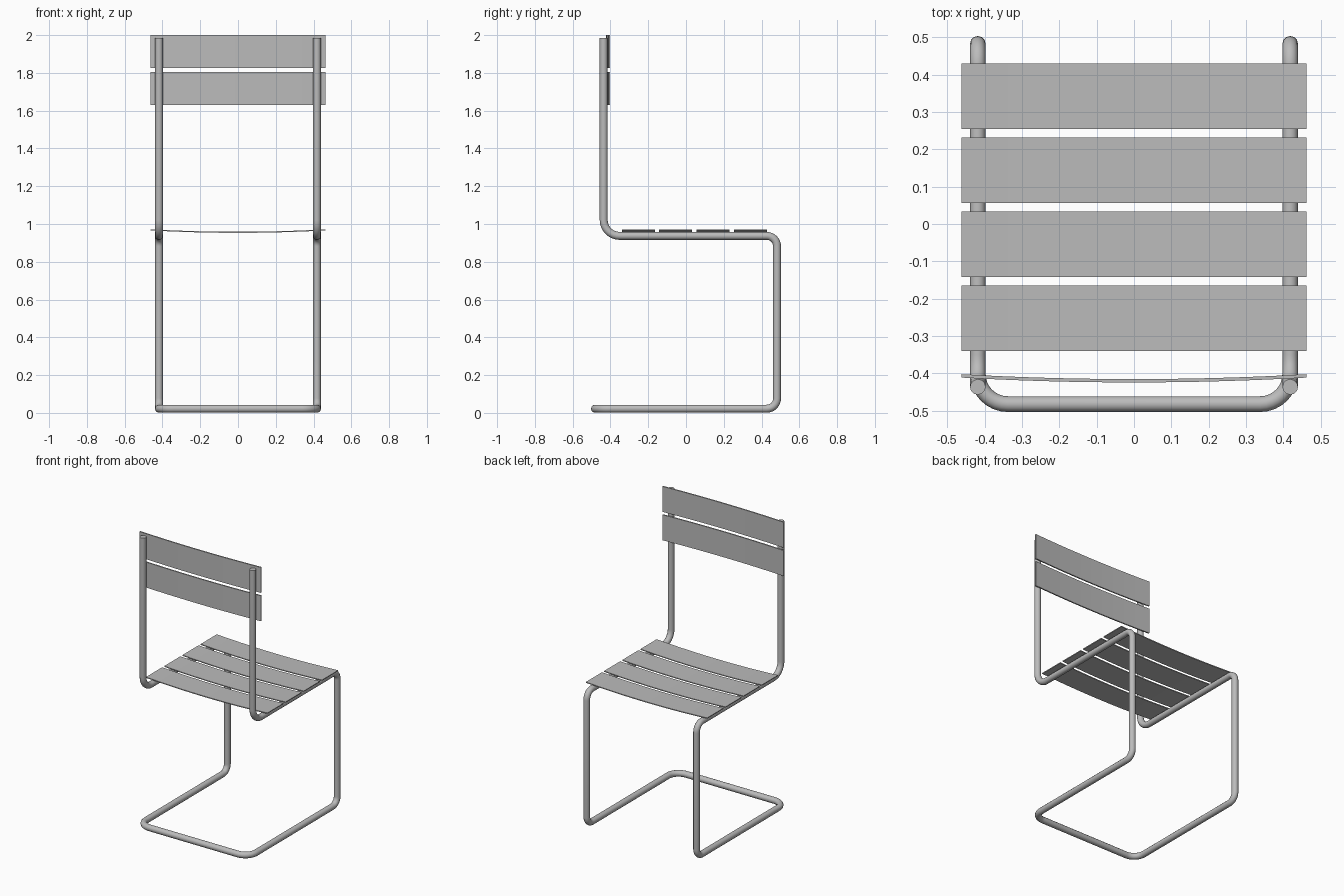
import bpy, bmesh, math
from mathutils import Vector

cube = bpy.data.objects.get("Cube")
if cube:
    bpy.data.objects.remove(cube, do_unlink=True)

# One grey finish for tube and slats
grey = bpy.data.materials.new("satin_grey")
grey.use_nodes = True
colour = (0.5, 0.5, 0.5, 1)
grey.diffuse_color = colour
grey.node_tree.nodes["Principled BSDF"].inputs["Base Color"].default_value = colour

TUBE_R = 0.021
TUBE_X = 0.418
HALF_W = 0.462


def fillet(corners, steps=8):
    """Round the inner corners of a path of (point, radius) pairs."""
    path = [corners[0][0]]
    for (a, _), (b, r), (c, _) in zip(corners, corners[1:], corners[2:]):
        u, v = (a - b).normalized(), (c - b).normalized()
        centre = b + (u + v) * r
        for i in range(steps + 1):
            t = math.pi / 2 * i / steps
            path.append(centre - v * r * math.cos(t) - u * r * math.sin(t))
    path.append(corners[-1][0])
    return path


# Continuous bent tube: back post, seat rail, front leg, floor loop, mirrored
side = [((-0.436, 1.985), 0), ((-0.436, 0.937), 0.085), ((0.482, 0.937), 0.055),
        ((0.482, 0.022), 0.055), ((-0.482, 0.022), 0.08)]
left = [(Vector((TUBE_X, y, z)), r) for (y, z), r in side]
right = [(Vector((-p.x, p.y, p.z)), r) for p, r in reversed(left)]
points = fillet(left + right)

curve = bpy.data.curves.new("tube_frame", "CURVE")
curve.dimensions = "3D"
curve.twist_mode = "MINIMUM"
curve.bevel_depth = TUBE_R
curve.bevel_resolution = 4
curve.use_fill_caps = True
spline = curve.splines.new("POLY")
spline.points.add(len(points) - 1)
for sp, p in zip(spline.points, points):
    sp.co = (*p, 1)
frame = bpy.data.objects.new("tube_frame", curve)
bpy.context.collection.objects.link(frame)
curve.materials.append(grey)
bpy.ops.object.select_all(action="DESELECT")
frame.select_set(True)
bpy.context.view_layer.objects.active = frame
bpy.ops.object.convert(target="MESH")
bpy.ops.object.shade_smooth_by_angle(angle=math.radians(40))


def slat(name, place, start, end, thick=0.006, sag=0.013, cols=16):
    """Thin slat bowed across its width; place maps (x, along, depth) to a point."""
    bm = bmesh.new()
    rings = []
    for i in range(cols + 1):
        f = 2 * i / cols - 1
        low = sag * f * f
        rings.append([bm.verts.new(place(f * HALF_W, a, low + d))
                      for a, d in ((start, 0), (end, 0), (end, thick), (start, thick))])
    for r, s in zip(rings, rings[1:]):
        for k in range(4):
            n = (k + 1) % 4
            bm.faces.new((r[k], r[n], s[n], s[k]))
    bm.faces.new(rings[0])
    bm.faces.new(rings[-1])
    bmesh.ops.recalc_face_normals(bm, faces=bm.faces)
    mesh = bpy.data.meshes.new(name)
    bm.to_mesh(mesh)
    bm.free()
    mesh.materials.append(grey)
    obj = bpy.data.objects.new(name, mesh)
    bpy.context.collection.objects.link(obj)
    bpy.ops.object.select_all(action="DESELECT")
    obj.select_set(True)
    bpy.context.view_layer.objects.active = obj
    bpy.ops.object.shade_smooth_by_angle(angle=math.radians(30))


# Four seat slats lying on the rails
for i in range(4):
    y = -0.34 + i * 0.198
    slat(f"seat_slat_{i + 1}", lambda x, a, d: (x, a, 0.953 + d), y, y + 0.175)

# Two back slats standing against the posts
for i in range(2):
    z = 1.63 + i * 0.195
    slat(f"back_slat_{i + 1}", lambda x, a, d: (x, -0.424 + d, a), z, z + 0.175,
         thick=0.009)
